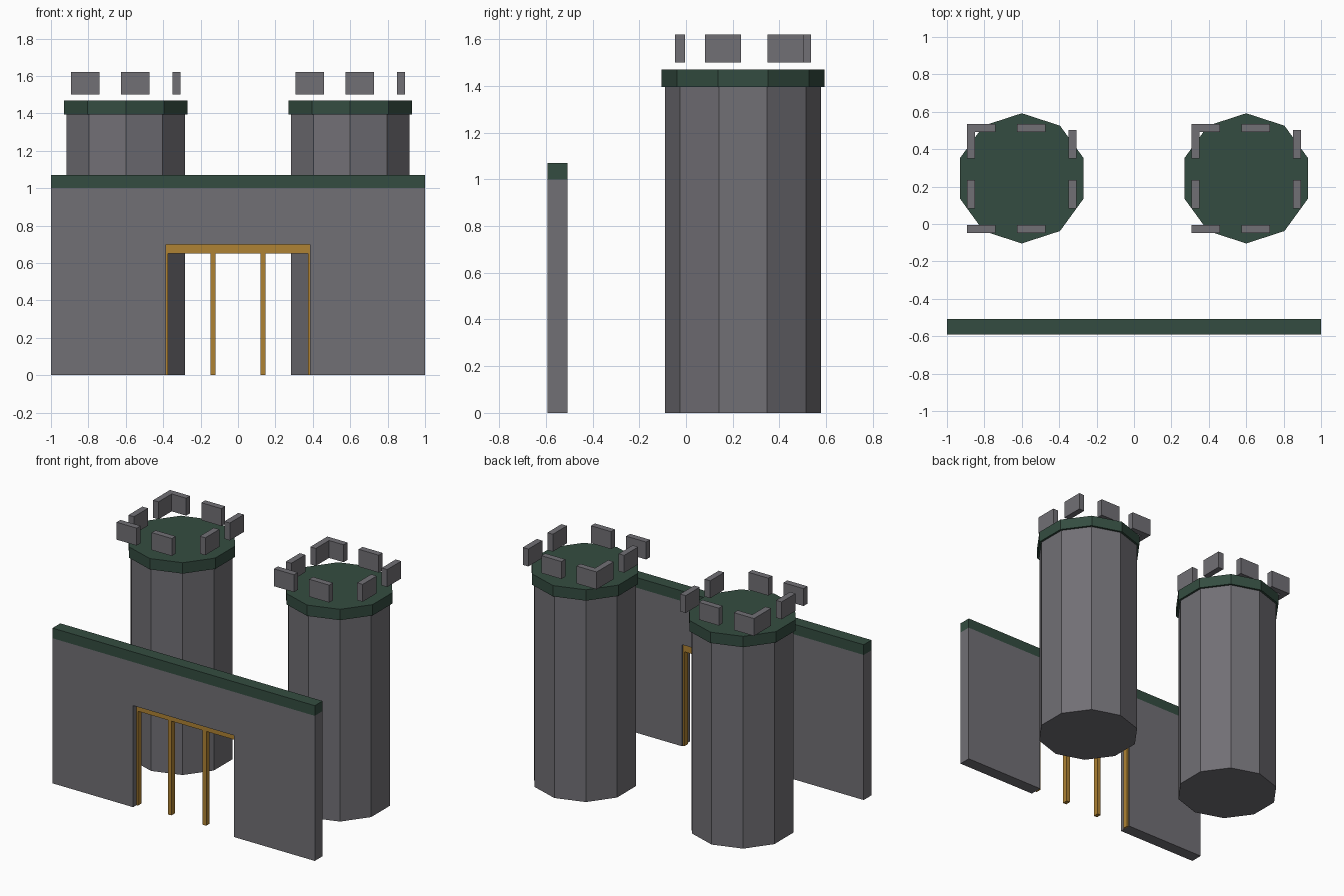
import bpy, bmesh, math

if "Cube" in bpy.data.objects:
    bpy.data.objects.remove(bpy.data.objects["Cube"])


def material(name, rgb):
    m = bpy.data.materials.new(name)
    m.diffuse_color = (*rgb, 1)
    m.use_nodes = True
    m.node_tree.nodes["Principled BSDF"].inputs["Base Color"].default_value = m.diffuse_color
    return m


STONE = material("grey stone", (0.165, 0.16, 0.178))
GREEN = material("dark green", (0.034, 0.073, 0.052))
WOOD = material("golden wood", (0.43, 0.225, 0.033))


def finish(name, bm, mat):
    bmesh.ops.recalc_face_normals(bm, faces=bm.faces)
    me = bpy.data.meshes.new(name)
    bm.to_mesh(me)
    bm.free()
    me.materials.append(mat)
    ob = bpy.data.objects.new(name, me)
    bpy.context.collection.objects.link(ob)
    return ob


def extrude(name, points, vec, mat):
    """Closed polygon pushed along a vector."""
    bm = bmesh.new()
    face = bm.faces.new([bm.verts.new(p) for p in points])
    res = bmesh.ops.extrude_face_region(bm, geom=[face], use_keep_orig=True)
    verts = [v for v in res["geom"] if isinstance(v, bmesh.types.BMVert)]
    bmesh.ops.translate(bm, verts=verts, vec=vec)
    return finish(name, bm, mat)


def box(name, x0, x1, y0, y1, z0, z1, mat):
    pts = [(x0, y0, z0), (x1, y0, z0), (x1, y1, z0), (x0, y1, z0)]
    return extrude(name, pts, (0, 0, z1 - z0), mat)


def decagon(name, cx, cy, r, z0, z1, mat):
    angles = [math.radians(90 + 36 * i) for i in range(10)]
    pts = [(cx + r * math.cos(a), cy + r * math.sin(a), z0) for a in angles]
    return extrude(name, pts, (0, 0, z1 - z0), mat)


# Front wall with gate opening, and its green coping
Y0, Y1 = -0.592, -0.507
G = 0.385
profile = [(-1, 0), (-G, 0), (-G, 0.70), (G, 0.70), (G, 0), (1, 0), (1, 1.0), (-1, 1.0)]
extrude("wall", [(x, Y0, z) for x, z in profile], (0, Y1 - Y0, 0), STONE)
box("wall_coping", -1, 1, Y0, Y1, 1.0, 1.07, GREEN)

# Wooden gate: lintel and bars (outer bars sit partly in the wall)
box("gate_lintel", -G, G, -0.555, -0.517, 0.65, 0.699, WOOD)
for x in (-0.387, -0.133, 0.133, 0.387):
    box("gate_bar", x - 0.0135, x + 0.0135, -0.555, -0.517, 0, 0.65, WOOD)

# Two towers with caps and floating merlons
CY = 0.244
for cx in (-0.6, 0.6):
    decagon("tower", cx, CY, 0.333, 0, 1.395, STONE)
    decagon("tower_cap", cx, CY, 0.348, 1.395, 1.47, GREEN)
    for side in (-1, 1):
        for start in (-0.293, -0.025):
            x, y = cx + start, CY + side * 0.27
            box("merlon", x, x + 0.153, y - 0.021, y + 0.021, 1.5, 1.62, STONE)
        for start in (-0.162, 0.105):
            x, y = cx + side * 0.272, CY + start
            box("merlon", x - 0.021, x + 0.021, y, y + 0.153, 1.5, 1.62, STONE)
